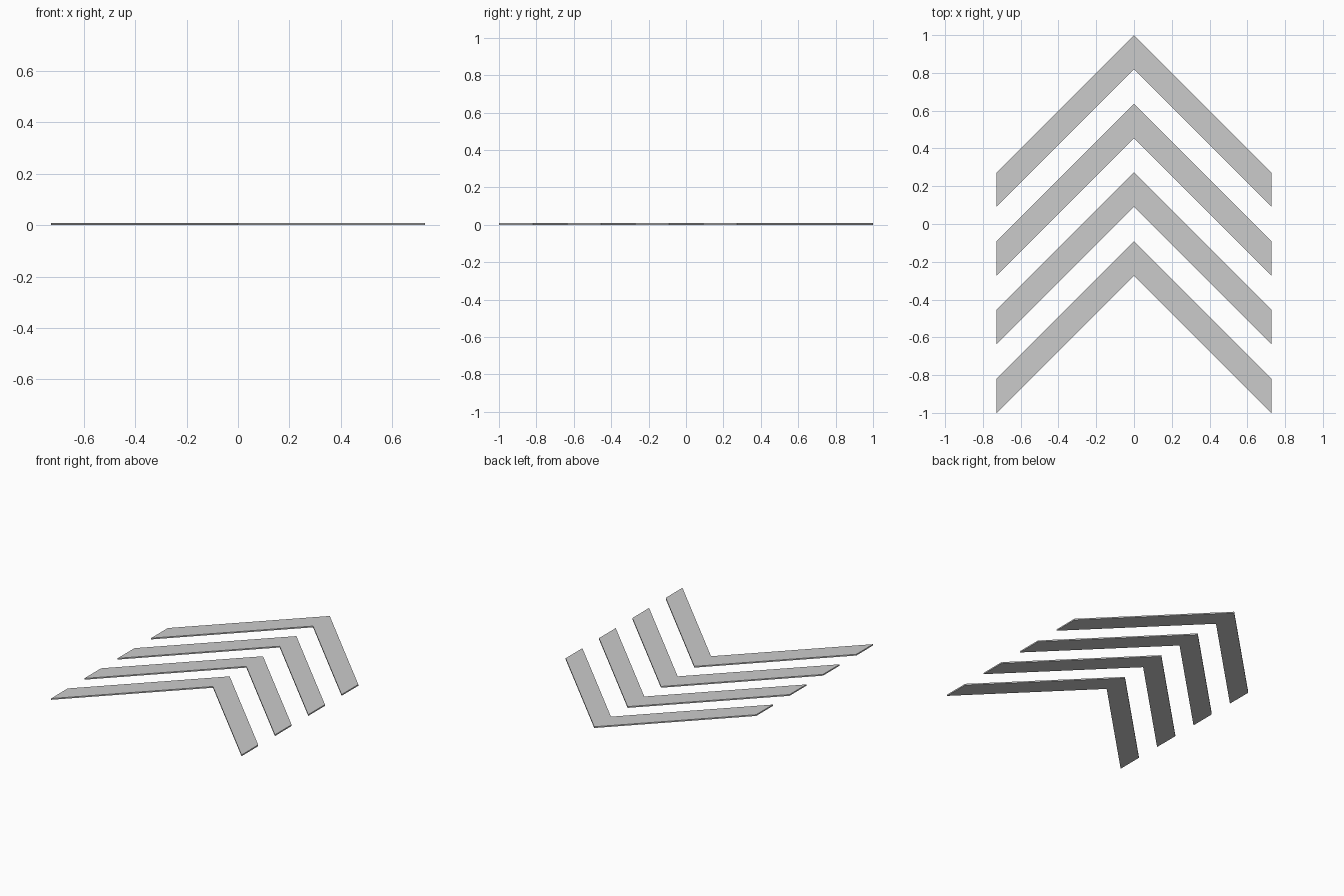
import bpy, bmesh

if "Cube" in bpy.data.objects:
    bpy.data.objects.remove(bpy.data.objects["Cube"])

U = 1 / 11            # layout unit
HALF_W = 8 * U        # half width of a chevron
BAND = 2 * U          # band depth along y
PITCH = 4 * U         # spacing between chevrons
THICK = 0.009         # plate thickness


def chevron(name, apex):
    """Flat V-shaped plate pointing towards +y."""
    outline = [(0, apex), (-HALF_W, apex - HALF_W), (-HALF_W, apex - HALF_W - BAND),
               (0, apex - BAND), (HALF_W, apex - HALF_W - BAND), (HALF_W, apex - HALF_W)]
    bm = bmesh.new()
    low = [bm.verts.new((x, y, 0)) for x, y in outline]
    # Two mirrored arms sharing the centre line
    arms = [bm.faces.new(low[:4]), bm.faces.new([low[0], low[3], low[4], low[5]])]
    new = bmesh.ops.extrude_face_region(bm, geom=arms, use_keep_orig=True)["geom"]
    top = [g for g in new if isinstance(g, bmesh.types.BMVert)]
    bmesh.ops.translate(bm, verts=top, vec=(0, 0, THICK))
    bmesh.ops.recalc_face_normals(bm, faces=bm.faces)
    mesh = bpy.data.meshes.new(name)
    bm.to_mesh(mesh)
    bm.free()
    bpy.context.collection.objects.link(bpy.data.objects.new(name, mesh))


# Four stacked chevrons
for i in range(4):
    chevron(f"chevron_{i + 1}", 1 - i * PITCH)
